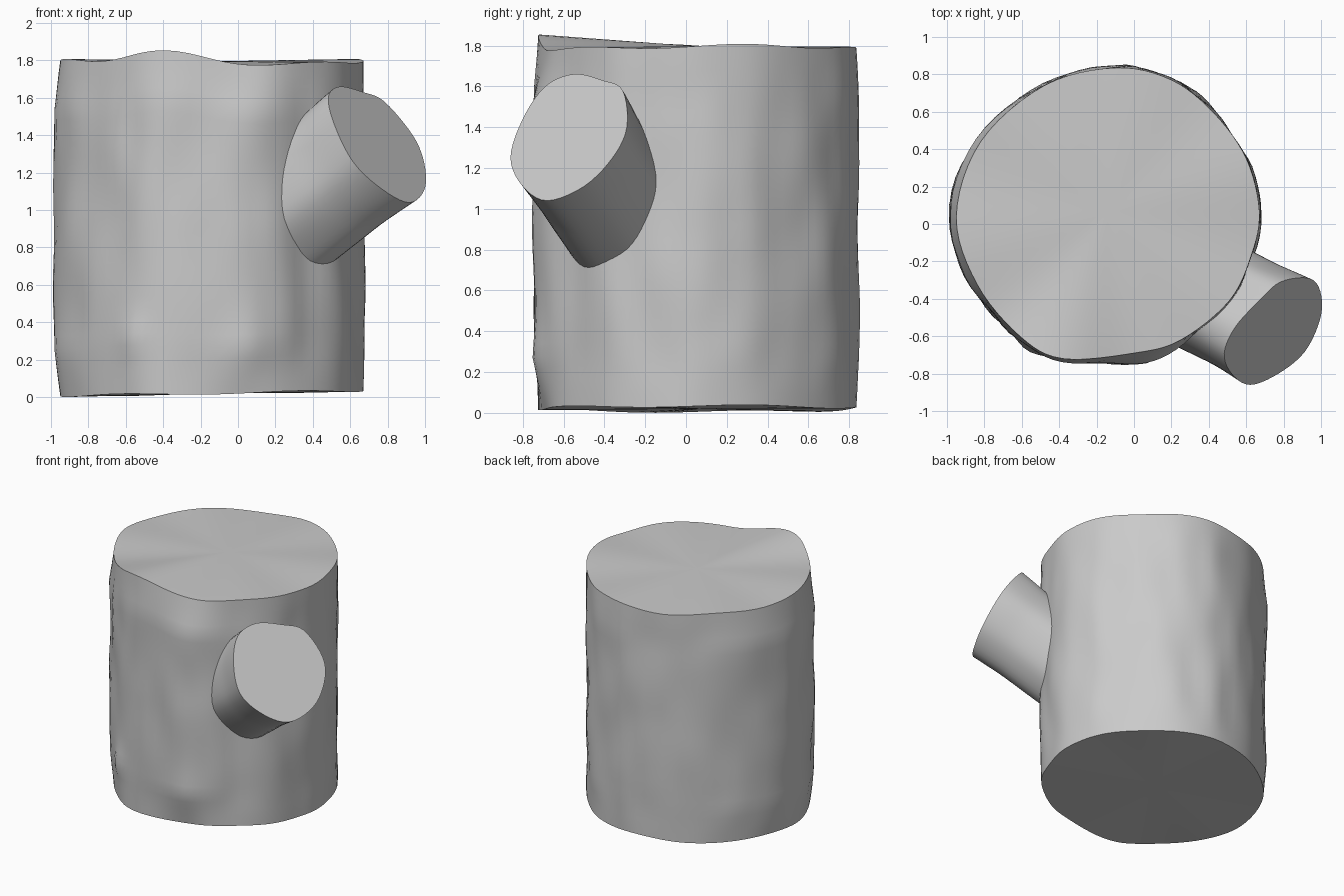
import bpy, bmesh, math
from mathutils import Vector, noise

if "Cube" in bpy.data.objects:
    bpy.data.objects.remove(bpy.data.objects["Cube"])

bark = bpy.data.materials.new("plain grey")
bark.diffuse_color = (0.59, 0.59, 0.59, 1)
bark.use_nodes = True
bark.node_tree.nodes["Principled BSDF"].inputs["Base Color"].default_value = bark.diffuse_color


def closed_spline(pts, steps):
    """Smooth closed loop through the points."""
    out, n = [], len(pts)
    for i in range(n):
        a, b, c, d = (pts[(i + k) % n] for k in (-1, 0, 1, 2))
        for s in range(steps):
            t = s / steps
            out.append(0.5 * (2 * b + (c - a) * t + (2 * a - 5 * b + 4 * c - d) * t * t
                              + (3 * b - a - 3 * c + d) * t ** 3))
    return out


def skin(name, rings, lo, hi):
    """Skin rings of points and close both ends with fans."""
    bm = bmesh.new()
    vs = [[bm.verts.new(p) for p in r] for r in rings]
    n = len(vs[0])
    bottom, top = bm.verts.new(lo), bm.verts.new(hi)
    for i in range(n):
        j = (i + 1) % n
        for a, b in zip(vs, vs[1:]):
            bm.faces.new((a[i], a[j], b[j], b[i]))
        bm.faces.new((bottom, vs[0][j], vs[0][i]))
        bm.faces.new((top, vs[-1][i], vs[-1][j]))
    bmesh.ops.recalc_face_normals(bm, faces=bm.faces)
    me = bpy.data.meshes.new(name)
    bm.to_mesh(me)
    bm.free()
    me.materials.append(bark)
    ob = bpy.data.objects.new(name, me)
    bpy.context.collection.objects.link(ob)
    bpy.context.view_layer.objects.active = ob
    ob.select_set(True)
    bpy.ops.object.shade_smooth_by_angle(angle=math.radians(40))
    ob.select_set(False)
    return ob


def bump(x, centre, width):
    return math.exp(-((x - centre) / width) ** 2)


# Trunk: lumpy log with wavy rims and one raised lip at the front
CX, CY = -0.14, 0.07
rim = [(0.67, 0.07), (0.60, 0.35), (0.43, 0.59), (0.20, 0.77), (-0.10, 0.835),
       (-0.48, 0.74), (-0.82, 0.44), (-0.95, 0.04), (-0.84, -0.32), (-0.61, -0.60),
       (-0.38, -0.72), (0.0, -0.69), (0.25, -0.62), (0.51, -0.41), (0.63, -0.16)]
outline = closed_spline([Vector((x, y, 0)) for x, y in rim], 6)
ROWS = 28
rings = []
for k in range(ROWS + 1):
    t = k / ROWS
    swell = min(1, 7 * t, 7 * (1 - t))
    ring = []
    for p in outline:
        r = p - Vector((CX, CY, 0))
        a = math.degrees(math.atan2(r.y, r.x)) % 360
        ar = math.radians(a)
        z0 = 0.020 + 0.014 * math.cos(ar) + 0.006 * math.sin(5 * ar)
        z1 = 1.79 + 0.010 * math.sin(2 * ar + 1) + 0.008 * math.sin(6 * ar) \
            + 0.06 * bump(a, 252, 20)
        z = z0 + (z1 - z0) * t
        u = r.normalized()
        lump = noise.noise(Vector((u.x * 4, u.y * 4, z * 2.2 + 4)))
        d = swell * (0.007 + 0.018 * lump + 0.03 * bump(a, 185, 45)
                     + 0.05 * bump(a, 282, 14) + 0.02 * bump(a, 240, 6) * bump(z, 0.33, 0.1))
        q = Vector((CX, CY, 0)) + r + u * d
        ring.append((q.x, q.y, z))
    rings.append(ring)
skin("trunk", rings, (CX, CY, 0.02), (CX, CY, 1.795))

# Branch stub: slanted cut loop swept back into the trunk
sweep = Vector((0.54, -0.28, 0.42))
centre = Vector((0.77, -0.56, 1.35))
cut = [(-0.55, 1.66), (-0.41, 1.63), (-0.31, 1.58), (-0.29, 1.40), (-0.36, 1.25),
       (-0.50, 1.11), (-0.68, 1.04), (-0.80, 1.11), (-0.86, 1.25), (-0.80, 1.44), (-0.69, 1.60)]
loop = closed_spline([Vector((centre.x + 0.75 * (y - centre.y) - 0.76 * (z - centre.z), y, z))
                      for y, z in cut], 5)
rings = []
for k in range(15):
    t = k / 14
    ring = []
    for p in loop:
        r = p - centre
        lump = noise.noise(r * 4 + sweep * t * 1.5)
        s = 1 - 0.04 * min(1, 3 * (1 - t)) + 0.03 * lump * min(1, 4 * (1 - t))
        ring.append(centre + r * s - sweep * (1 - t))
    rings.append(ring)
skin("branch_stub", rings, centre - sweep, centre)
